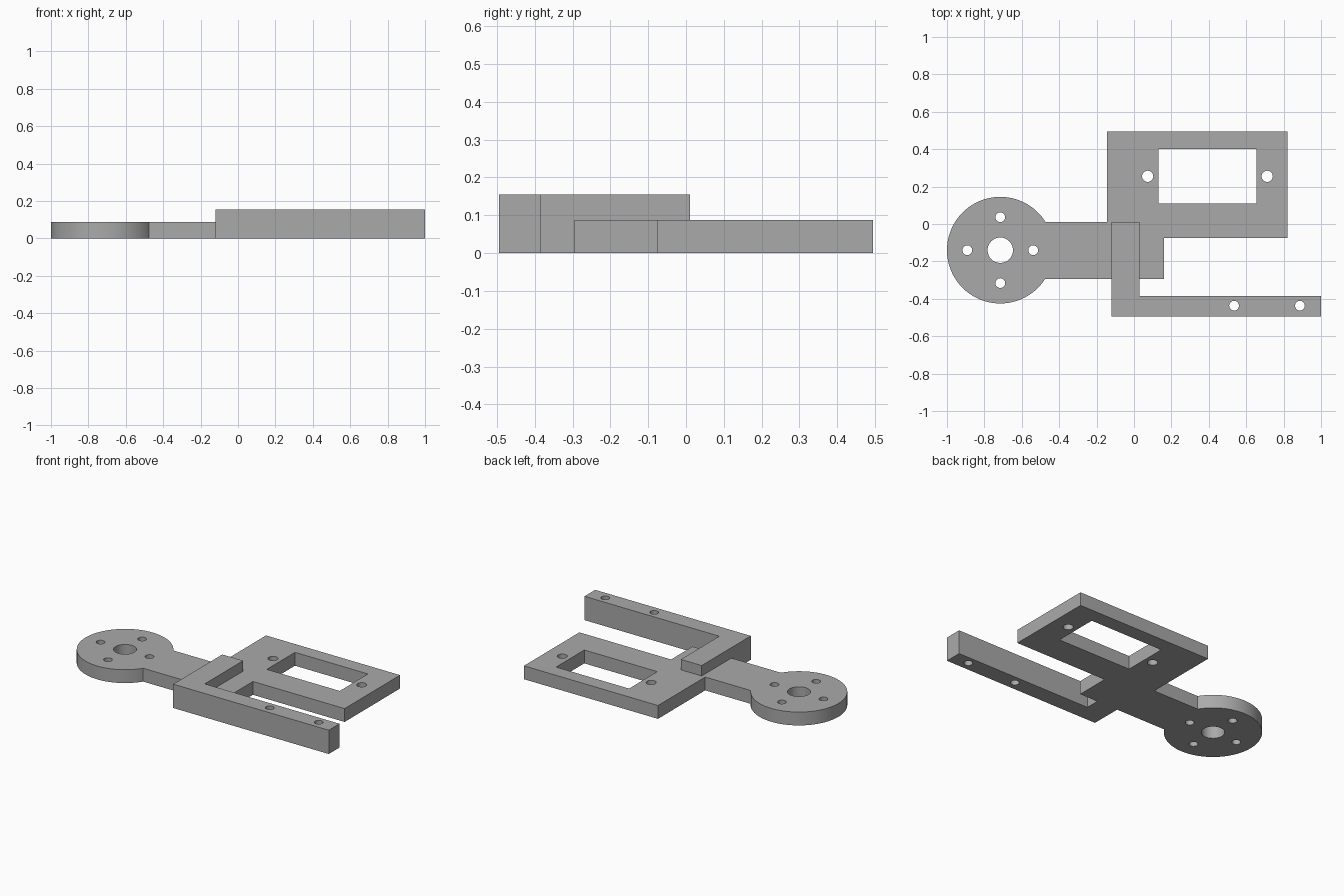
import bpy, bmesh
from math import asin, cos, sin, pi, tau

cube = bpy.data.objects.get("Cube")
if cube:
    bpy.data.objects.remove(cube, do_unlink=True)

PLATE_H, LEVER_H = 0.087, 0.155
HUB_X, HUB_Y, HUB_R = -0.715, -0.14, 0.285
ARM_TOP, ARM_BOTTOM = 0.01, -0.295

grey = bpy.data.materials.new("plain grey")
grey.use_nodes = True
colour = (0.4, 0.4, 0.4, 1)
grey.diffuse_color = colour
grey.node_tree.nodes["Principled BSDF"].inputs["Base Color"].default_value = colour


def prism(name, outline, z0, z1):
    """Extrude a counter-clockwise outline from z0 to z1."""
    bm = bmesh.new()
    base = bm.faces.new([bm.verts.new((x, y, z0)) for x, y in outline])
    top = bmesh.ops.extrude_face_region(bm, geom=[base])["geom"]
    verts = [v for v in top if isinstance(v, bmesh.types.BMVert)]
    bmesh.ops.translate(bm, verts=verts, vec=(0, 0, z1 - z0))
    bmesh.ops.recalc_face_normals(bm, faces=bm.faces)
    mesh = bpy.data.meshes.new(name)
    bm.to_mesh(mesh)
    bm.free()
    mesh.materials.append(grey)
    obj = bpy.data.objects.new(name, mesh)
    bpy.context.collection.objects.link(obj)
    return obj


def arc(x, y, r, start, end, steps):
    return [(x + r * cos(start + (end - start) * i / steps),
             y + r * sin(start + (end - start) * i / steps)) for i in range(steps + 1)]


def combine(target, tool, operation):
    """Apply a boolean and discard the tool."""
    mod = target.modifiers.new(operation.lower(), 'BOOLEAN')
    mod.operation, mod.object, mod.solver = operation, tool, 'EXACT'
    graph = bpy.context.evaluated_depsgraph_get()
    result = bpy.data.meshes.new_from_object(target.evaluated_get(graph))
    target.modifiers.clear()
    target.data = result
    bpy.data.objects.remove(tool, do_unlink=True)


def drill(target, x, y, r):
    hole = arc(x, y, r, 0, tau, 32)[:-1]
    combine(target, prism("hole_cutter", hole, -0.1, 0.3), 'DIFFERENCE')


# Flat plate: round hub, neck and rectangular frame in one outline
upper = asin((ARM_TOP - HUB_Y) / HUB_R)
lower = tau + asin((ARM_BOTTOM - HUB_Y) / HUB_R)
outline = arc(HUB_X, HUB_Y, HUB_R, upper, lower, 72) + [
    (0.16, ARM_BOTTOM), (0.16, -0.075), (0.82, -0.075),
    (0.82, 0.495), (-0.145, 0.495), (-0.145, ARM_TOP)]
bracket = prism("bracket", outline, 0, PLATE_H)

# Taller L-shaped lever fused to the neck
lever = prism("lever", [(-0.12, -0.495), (1, -0.495), (1, -0.385),
                        (0.03, -0.385), (0.03, ARM_TOP), (-0.12, ARM_TOP)], 0, LEVER_H)
combine(bracket, lever, 'UNION')

# Window in the frame
window = prism("window_cutter", [(0.13, 0.11), (0.655, 0.11), (0.655, 0.4), (0.13, 0.4)], -0.1, 0.3)
combine(bracket, window, 'DIFFERENCE')

# Hub bore with four bolt holes around it
drill(bracket, HUB_X, HUB_Y, 0.068)
for i in range(4):
    drill(bracket, HUB_X + 0.176 * cos(i * pi / 2), HUB_Y + 0.176 * sin(i * pi / 2), 0.026)

# Screw holes in the frame and the lever
for x in (0.073, 0.712):
    drill(bracket, x, 0.255, 0.03)
for x in (0.535, 0.887):
    drill(bracket, x, -0.437, 0.026)

# Smooth round walls, crisp edges
bpy.ops.object.select_all(action='DESELECT')
bracket.select_set(True)
bpy.context.view_layer.objects.active = bracket
bpy.ops.object.shade_smooth_by_angle()
